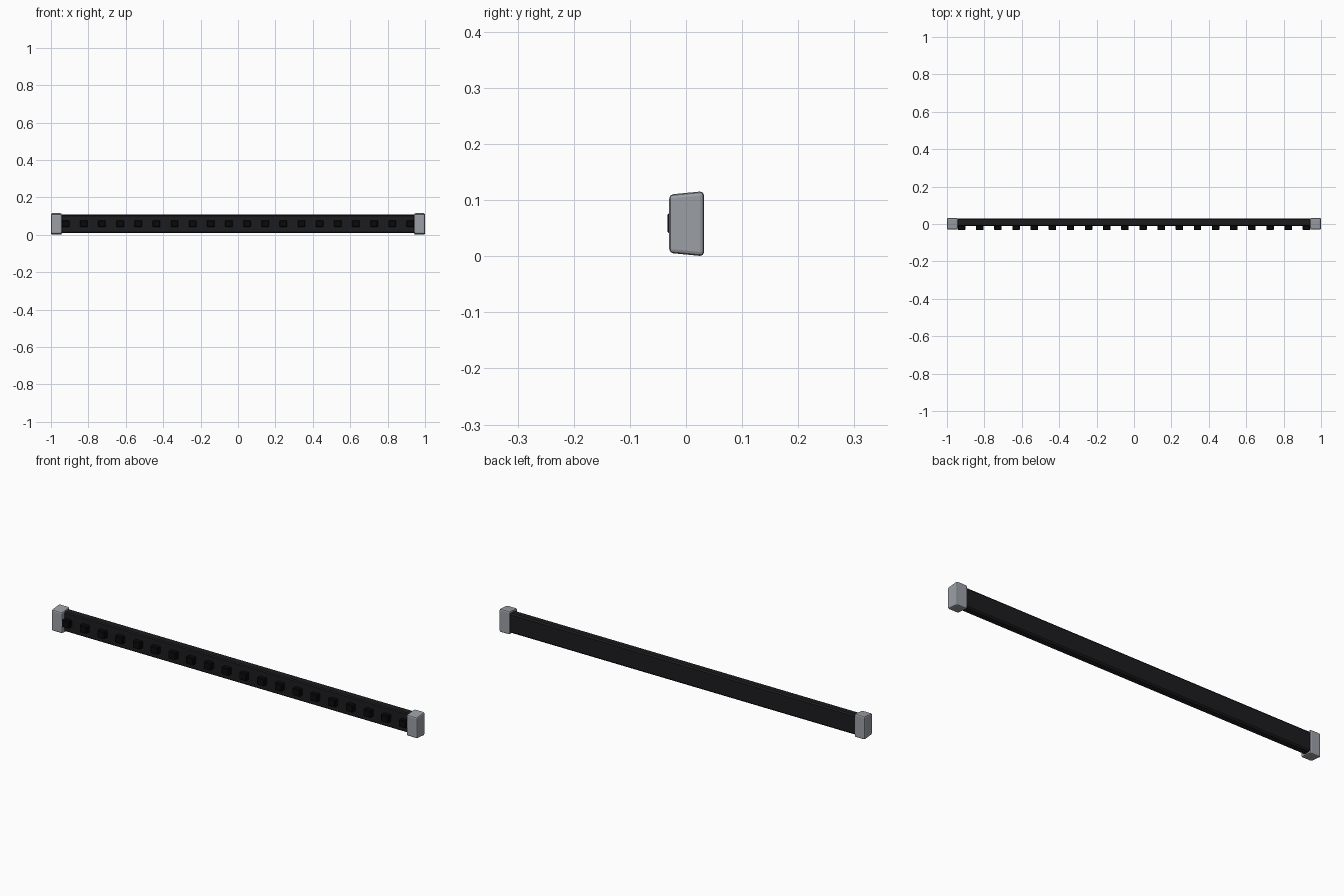
import bpy, bmesh

if "Cube" in bpy.data.objects:
    bpy.data.objects.remove(bpy.data.objects["Cube"])

def material(name, rgb):
    m = bpy.data.materials.new(name)
    m.diffuse_color = (*rgb, 1)
    m.use_nodes = True
    m.node_tree.nodes["Principled BSDF"].inputs["Base Color"].default_value = m.diffuse_color
    return m

shell = material("charcoal", (0.012, 0.012, 0.014))
black = material("black", (0.003, 0.003, 0.003))
grey = material("cool_grey", (0.33, 0.35, 0.38))

def extrude_x(name, profile, x0, x1, mat, bevel=0, segments=1):
    """Extrude a (y, z) profile along x, with an optional edge bevel."""
    bm = bmesh.new()
    a = [bm.verts.new((x0, y, z)) for y, z in profile]
    b = [bm.verts.new((x1, y, z)) for y, z in profile]
    bm.faces.new(a)
    bm.faces.new(b)
    n = len(profile)
    for i in range(n):
        j = (i + 1) % n
        bm.faces.new((a[i], a[j], b[j], b[i]))
    bmesh.ops.recalc_face_normals(bm, faces=bm.faces)
    if bevel:
        bmesh.ops.bevel(bm, geom=bm.edges[:], offset=bevel, segments=segments,
                        profile=0.5, affect='EDGES', clamp_overlap=True)
    me = bpy.data.meshes.new(name)
    bm.to_mesh(me)
    bm.free()
    ob = bpy.data.objects.new(name, me)
    bpy.context.collection.objects.link(ob)
    me.materials.append(mat)
    return ob

# long bar with chamfered long edges
bar = [(-0.010, 0.015), (-0.005, 0.010), (0.023, 0.009), (0.029, 0.016),
       (0.029, 0.100), (0.023, 0.107), (-0.005, 0.106), (-0.010, 0.101)]
extrude_x("bar_body", bar, -0.96, 0.96, shell)

# end caps: tapered blocks, slightly taller at the back
cap = [(-0.030, 0.006), (0.032, 0.0), (0.032, 0.116), (-0.030, 0.110)]
for side, s in (("left", -1), ("right", 1)):
    extrude_x(side + "_end_cap", cap, s * 0.942, s * 1.0, grey, 0.007, 2)

# row of small square blocks along the front
block = [(-0.033, 0.041), (-0.006, 0.041), (-0.006, 0.077), (-0.033, 0.077)]
for i in range(20):
    x = (i - 9.5) * 0.097
    extrude_x(f"front_block_{i + 1}", block, x - 0.02, x + 0.02, black, 0.003)
